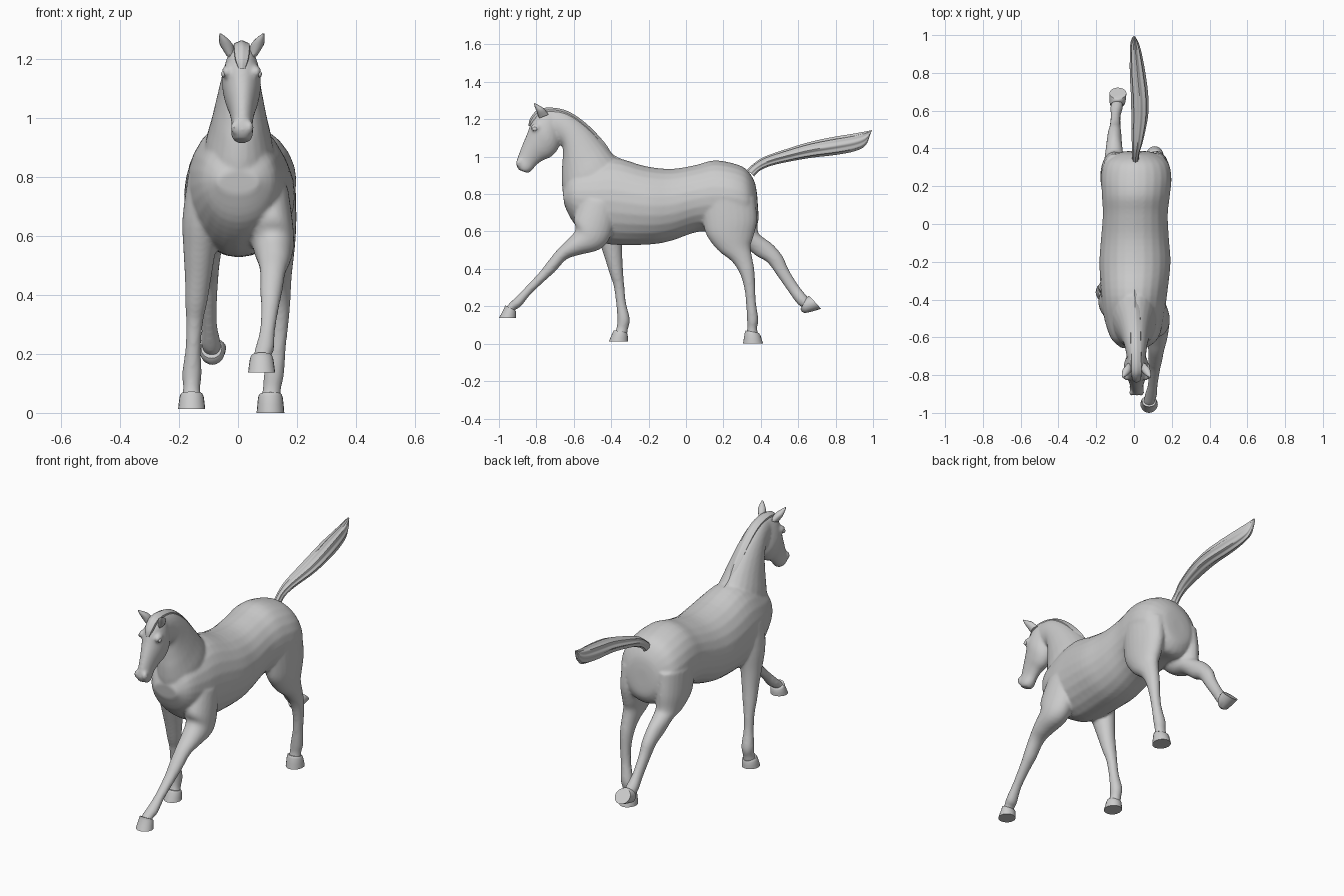
import bpy, bmesh, math
from mathutils import Vector


def spline(rows, steps):
    """Catmull-Rom interpolation of section rows."""
    out = []
    for i in range(len(rows) - 1):
        p0, p1 = rows[max(i - 1, 0)], rows[i]
        p2, p3 = rows[i + 1], rows[min(i + 2, len(rows) - 1)]
        for k in range(steps):
            t = k / steps
            out.append([0.5 * (2 * b + (c - a) * t + (2 * a - 5 * b + 4 * c - d) * t * t
                               + (3 * b - a - 3 * c + d) * t ** 3)
                        for a, b, c, d in zip(p0, p1, p2, p3)])
    return out + [list(rows[-1])]


def loft(name, rows, steps=4, sides=24, ripple=0.0, waves=8):
    """Row = side-view edge point (y, z), opposite edge point (y, z), centre x, half width."""
    bm = bmesh.new()
    rings = []
    for y1, z1, y2, z2, x, w in spline(rows, steps):
        mid = Vector((x, (y1 + y2) / 2, (z1 + z2) / 2))
        axis = Vector((0, (y1 - y2) / 2, (z1 - z2) / 2))
        ring = []
        for k in range(sides):
            a = 2 * math.pi * k / sides
            r = 1 - ripple * (0.5 - 0.5 * math.cos(waves * a))
            ring.append(bm.verts.new(mid + axis * math.cos(a) * r
                                     + Vector((w * math.sin(a) * r, 0, 0))))
        rings.append(ring)
    for r1, r2 in zip(rings, rings[1:]):
        for k in range(sides):
            j = (k + 1) % sides
            bm.faces.new((r1[k], r1[j], r2[j], r2[k]))
    bm.faces.new(rings[0])
    bm.faces.new(rings[-1])
    bmesh.ops.recalc_face_normals(bm, faces=bm.faces)
    me = bpy.data.meshes.new(name)
    bm.to_mesh(me)
    bm.free()
    ob = bpy.data.objects.new(name, me)
    bpy.context.collection.objects.link(ob)
    return ob


def ball(name, loc, scale):
    bpy.ops.mesh.primitive_uv_sphere_add(segments=16, ring_count=10, radius=1, location=loc)
    ob = bpy.context.object
    ob.name = name
    ob.scale = scale
    return ob


def select(obs):
    bpy.ops.object.select_all(action='DESELECT')
    for o in obs:
        o.select_set(True)
    bpy.context.view_layer.objects.active = obs[0]


# Trunk, from chest to rump
torso = loft("horse_body", [
    (-.66, .82, -.65, .74, 0, .07), (-.61, .92, -.60, .645, .003, .125),
    (-.50, .97, -.50, .565, 0, .158), (-.38, .995, -.40, .53, 0, .173),
    (-.22, .95, -.20, .53, .005, .188), (-.08, .935, -.08, .55, .005, .18),
    (.05, .955, .05, .595, .007, .172), (.15, .98, .15, .60, .01, .18),
    (.25, .965, .25, .60, .013, .185), (.32, .935, .34, .59, .013, .165),
    (.365, .87, .383, .64, .013, .10), (.38, .80, .387, .70, .013, .04)])

# Neck and head
neck = loft("neck", [
    (-.30, .93, -.60, .66, 0, .12), (-.38, 1.0, -.655, .80, .003, .115),
    (-.44, 1.07, -.665, .90, .005, .095), (-.53, 1.165, -.66, .98, .007, .075),
    (-.63, 1.235, -.66, 1.05, .01, .06), (-.72, 1.255, -.69, 1.08, .012, .05),
    (-.78, 1.235, -.73, 1.10, .012, .04)])
head = loft("head", [
    (-.74, 1.255, -.67, 1.20, .012, .035), (-.79, 1.24, -.67, 1.10, .012, .056),
    (-.825, 1.19, -.685, 1.04, .012, .066), (-.847, 1.13, -.72, 1.0, .013, .057),
    (-.872, 1.07, -.765, .98, .014, .044), (-.895, 1.01, -.80, .955, .014, .036),
    (-.908, .96, -.825, .925, .014, .037), (-.895, .93, -.845, .912, .014, .026)])

# Reaching and standing front legs
reach_leg = loft("front_leg_reaching", [
    (-.56, .78, -.36, .74, .10, .07), (-.60, .67, -.40, .58, .115, .073),
    (-.59, .61, -.46, .505, .12, .068), (-.635, .555, -.57, .475, .122, .055),
    (-.69, .50, -.64, .45, .118, .043), (-.75, .425, -.70, .385, .112, .037),
    (-.785, .38, -.745, .345, .109, .031), (-.865, .295, -.83, .265, .10, .026),
    (-.925, .235, -.882, .20, .09, .032), (-.947, .213, -.912, .182, .083, .03),
    (-.968, .19, -.92, .165, .08, .033)])
stand_leg = loft("front_leg_standing", [
    (-.52, .80, -.32, .80, -.10, .07), (-.50, .66, -.33, .66, -.12, .068),
    (-.465, .55, -.34, .55, -.13, .055), (-.435, .46, -.34, .46, -.135, .045),
    (-.407, .37, -.335, .37, -.142, .037), (-.387, .31, -.33, .31, -.147, .029),
    (-.374, .22, -.321, .22, -.152, .026), (-.367, .14, -.30, .13, -.156, .033),
    (-.37, .09, -.31, .08, -.157, .029), (-.385, .05, -.315, .045, -.157, .034)])

# Standing and lifted hind legs
hind_leg = loft("hind_leg_standing", [
    (.08, .78, .37, .78, .12, .075), (.09, .66, .38, .66, .125, .073),
    (.11, .58, .36, .57, .13, .064), (.17, .50, .345, .52, .135, .052),
    (.245, .44, .354, .46, .14, .041), (.288, .375, .366, .39, .143, .035),
    (.311, .30, .37, .30, .142, .029), (.321, .22, .374, .22, .135, .027),
    (.326, .13, .387, .13, .122, .034), (.328, .085, .38, .08, .115, .031),
    (.32, .045, .39, .045, .11, .035)])
lift_leg = loft("hind_leg_lifted", [
    (.10, .78, .37, .80, -.10, .075), (.13, .64, .383, .68, -.105, .073),
    (.22, .56, .385, .60, -.105, .06), (.30, .53, .41, .57, -.105, .05),
    (.375, .47, .465, .53, -.105, .042), (.435, .435, .518, .465, -.103, .036),
    (.487, .365, .547, .40, -.10, .029), (.55, .275, .595, .32, -.097, .026),
    (.59, .22, .635, .268, -.093, .033), (.612, .20, .65, .25, -.09, .031),
    (.64, .185, .66, .24, -.087, .03)])

# Eye sockets and nostril swellings blend into the skin
blobs = [ball("brow", (.012 + s * .05, -.80, 1.155), (.017, .03, .022)) for s in (-1, 1)]
blobs += [ball("nostril", (.014 + s * .025, -.893, .967), (.014, .016, .024)) for s in (-1, 1)]

# Fuse the flesh into one skin
select([torso, neck, head, reach_leg, stand_leg, hind_leg, lift_leg] + blobs)
bpy.ops.object.join()
rm = torso.modifiers.new("fuse", 'REMESH')
rm.mode = 'VOXEL'
rm.voxel_size = .0075
sm = torso.modifiers.new("soften", 'SMOOTH')
sm.factor = .5
sm.iterations = 6
select([torso])
bpy.ops.object.convert(target='MESH')

# Hooves
hooves = {
    "hoof_front_reaching": [(-.968, .205, -.915, .18, .08, .036), (-.972, .19, -.908, .17, .08, .04),
                            (-1.0, .137, -.908, .137, .08, .046)],
    "hoof_front_standing": [(-.385, .072, -.318, .06, -.157, .035), (-.392, .06, -.312, .048, -.157, .041),
                            (-.412, .013, -.31, .013, -.157, .046)],
    "hoof_hind_standing": [(.32, .07, .387, .058, .11, .036), (.314, .058, .398, .045, .11, .042),
                           (.305, 0, .412, 0, .11, .047)],
    "hoof_hind_lifted": [(.612, .185, .648, .25, -.09, .035), (.635, .163, .655, .254, -.087, .042),
                         (.722, .187, .663, .252, -.085, .045)]}
extras = [loft(n, r, steps=2, sides=20) for n, r in hooves.items()]

# Ears and eyes
for s, side in ((-1, "right"), (1, "left")):
    extras.append(loft("ear_" + side, [
        (-.785, 1.205, -.735, 1.225, .013 + s * .038, .016),
        (-.797, 1.238, -.757, 1.255, .013 + s * .052, .022),
        (-.807, 1.262, -.782, 1.272, .013 + s * .062, .015),
        (-.814, 1.284, -.809, 1.286, .013 + s * .073, .003)], sides=12))
    extras.append(ball("eye_" + side, (.012 + s * .061, -.808, 1.148), (.008, .013, .011)))

# Mane along the crest, with a forelock over the brow
extras.append(loft("mane", [
    (-.29, .967, -.30, .945, .002, .006), (-.385, 1.008, -.42, .97, .004, .022),
    (-.435, 1.075, -.48, 1.04, .006, .028), (-.525, 1.17, -.555, 1.13, .008, .03),
    (-.625, 1.24, -.64, 1.195, .01, .03), (-.715, 1.262, -.715, 1.215, .012, .03),
    (-.79, 1.252, -.765, 1.21, .013, .03), (-.833, 1.205, -.80, 1.19, .013, .025),
    (-.842, 1.165, -.82, 1.165, .013, .012)], ripple=.12, waves=6))

# Streaming tail with hair grooves
extras.append(loft("tail", [
    (.325, .93, .365, .895, .008, .018), (.365, .965, .395, .925, .010, .02),
    (.42, 1.0, .46, .953, .018, .03), (.55, 1.045, .585, .98, .03, .044),
    (.66, 1.078, .685, .996, .030, .046), (.775, 1.103, .805, 1.01, .02, .042),
    (.89, 1.122, .905, 1.03, .010, .032), (.955, 1.134, .96, 1.06, .003, .022),
    (.995, 1.142, .985, 1.118, 0, .008)], sides=48, ripple=.16, waves=8))

for ob in [torso] + extras:
    select([ob])
    bpy.ops.object.shade_smooth_by_angle(angle=math.radians(40))
